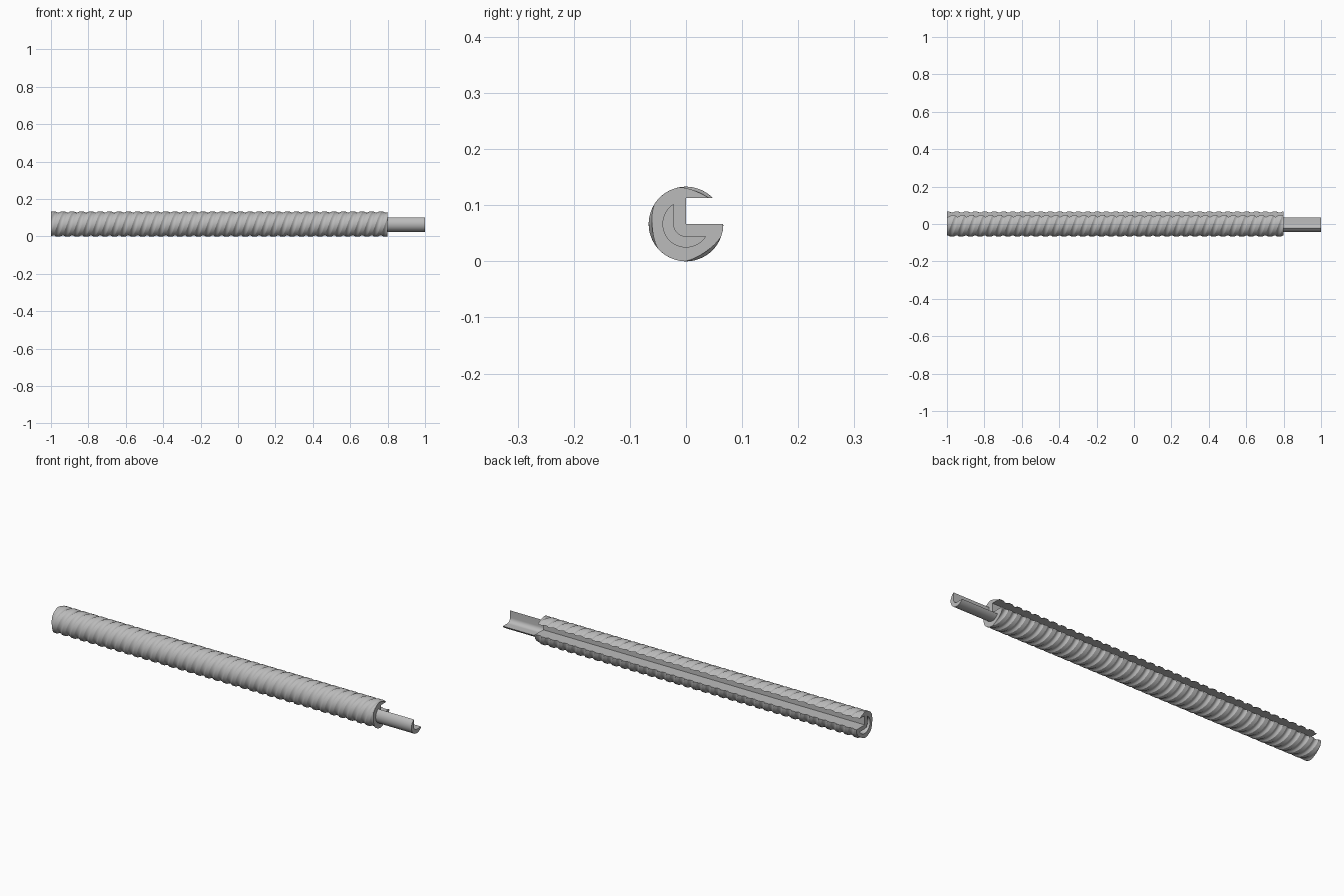
import bpy, bmesh
from math import sin, cos, pi, sqrt, radians

cube = bpy.data.objects.get("Cube")
if cube:
    bpy.data.objects.remove(cube, do_unlink=True)

R, DEPTH = 0.0665, 0.006       # thread crest radius and groove depth
X0, X1, X2 = -1.0, 0.8, 1.0    # body start, body end, pin end
STARTS, LEAD = 3, 0.15         # three-start thread
PIN_R, INNER = 0.042, 0.022    # pin outer radius, channel offset

steel = bpy.data.materials.new("grey steel")
steel.use_nodes = True
steel.diffuse_color = (0.5, 0.5, 0.5, 1)
steel.node_tree.nodes["Principled BSDF"].inputs["Base Color"].default_value = (0.5, 0.5, 0.5, 1)


def loft(name, rings):
    """Skin a list of closed (x, y, z) rings and cap both ends."""
    bm = bmesh.new()
    loops = [[bm.verts.new((x, y, z + R)) for x, y, z in ring] for ring in rings]
    n = len(loops[0])
    for a, b in zip(loops, loops[1:]):
        for i in range(n):
            j = (i + 1) % n
            bm.faces.new((a[i], a[j], b[j], b[i]))
    bm.faces.new(loops[0])
    bm.faces.new(loops[-1])
    bmesh.ops.recalc_face_normals(bm, faces=bm.faces)
    mesh = bpy.data.meshes.new(name)
    bm.to_mesh(mesh)
    bm.free()
    obj = bpy.data.objects.new(name, mesh)
    bpy.context.collection.objects.link(obj)
    mesh.materials.append(steel)
    return obj


def prism(name, section, xa, xb):
    return loft(name, [[(x, y, z) for y, z in section] for x in (xa, xb)])


def cut(target, cutter):
    mod = target.modifiers.new("cut", 'BOOLEAN')
    mod.operation, mod.solver, mod.object = 'DIFFERENCE', 'EXACT', cutter
    cutter.hide_render = True
    bpy.context.view_layer.objects.active = target
    bpy.ops.object.modifier_apply(modifier=mod.name)
    bpy.data.objects.remove(cutter, do_unlink=True)


def thread_radius(t):
    """Radius at fraction t of one thread: flat crest, rounded groove."""
    return R if t < 0.4 else R - DEPTH * sin(pi * (t - 0.4) / 0.6)


def thread_ring(x):
    ring, n, twist = [], STARTS * 15, -2 * pi * (x - X1) / LEAD
    for i in range(n):
        r = thread_radius((i % 15) / 15)
        a = 2 * pi * i / n + twist + radians(100)
        ring.append((x, r * cos(a), r * sin(a)))
    return ring


def pin_section(r, inner):
    """Round bar with a filleted corner channel toward the upper back."""
    reach = sqrt(r * r - inner * inner)
    half = pi / 2 + math_angle(inner, reach)
    outer = [(r * cos(a), r * sin(a)) for a in
             [half + (2 * pi - half - math_angle(inner, reach) - half + half) * i / 36 for i in range(37)]]
    fillet = [(inner * cos(a), inner * sin(a)) for a in
              [1.5 * pi - 0.5 * pi * i / 8 for i in range(9)]]
    return outer + fillet


def math_angle(a, b):
    from math import atan2
    return atan2(a, b)


# Threaded body
steps = 288
body = loft("threaded_body", [thread_ring(X0 + (X1 - X0) * i / steps) for i in range(steps + 1)])

# Lengthwise slot and end socket matching the pin
cut(body, prism("slot_cutter", [(0, 0), (0.1, 0), (0.1, 0.0465), (0, 0.0465)], X0 - 0.1, X1 + 0.1))
cut(body, prism("socket_cutter", pin_section(PIN_R + 0.001, INNER - 0.001), X0 - 0.1, X0 + 0.2))

# Connecting pin
pin = prism("connecting_pin", pin_section(PIN_R, INNER), X1 - 0.005, X2)

for obj in (body, pin):
    bpy.ops.object.select_all(action='DESELECT')
    obj.select_set(True)
    bpy.context.view_layer.objects.active = obj
    bpy.ops.object.shade_smooth_by_angle(angle=radians(25))
